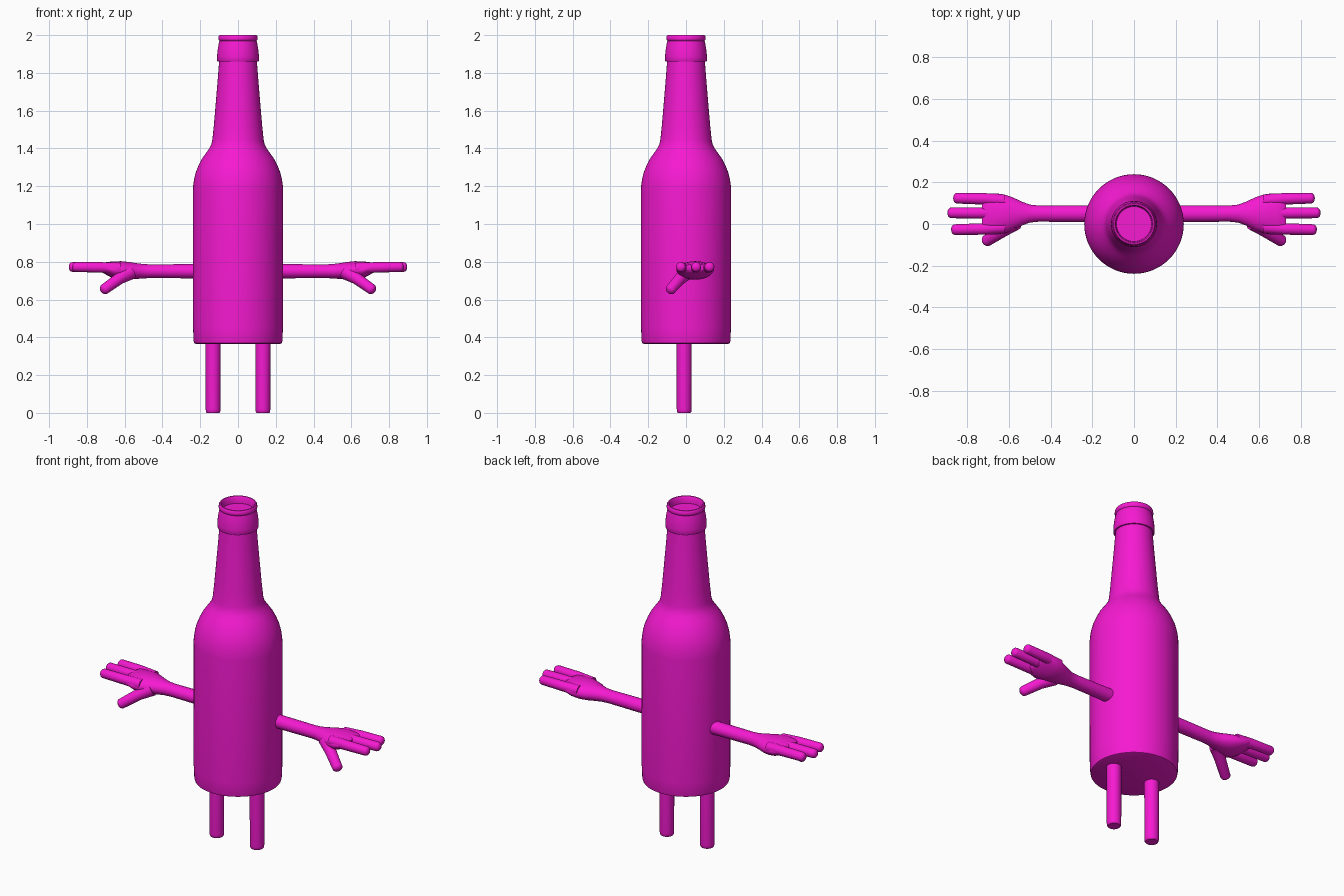
import bpy, bmesh, math
from mathutils import Vector

if "Cube" in bpy.data.objects:
    bpy.data.objects.remove(bpy.data.objects["Cube"])

pink = bpy.data.materials.new("pink")
pink.diffuse_color = (0.92, 0.01, 0.64, 1)
pink.use_nodes = True
pink.node_tree.nodes["Principled BSDF"].inputs["Base Color"].default_value = pink.diffuse_color


def loft(bm, rings):
    """Bridge consecutive rings of points and cap both ends."""
    loops = [[bm.verts.new(p) for p in r] for r in rings]
    n = len(loops[0])
    for a, b in zip(loops, loops[1:]):
        for i in range(n):
            j = (i + 1) % n
            bm.faces.new((a[i], a[j], b[j], b[i]))
    bm.faces.new(loops[0][::-1])
    bm.faces.new(loops[-1])


def tube(bm, pts, n=20):
    """Round tube through (position, radius) points with a rounded tip."""
    pts = [(Vector(p), r) for p, r in pts]
    axis = (pts[-1][0] - pts[0][0]).normalized()
    tip, r = pts[-1]
    base = tip - axis * r * 0.7
    pts[-1] = (base, r)
    for a in (25, 50, 70, 85):
        t = math.radians(a)
        pts.append((base + axis * r * 0.7 * math.sin(t), r * math.cos(t)))
    u = axis.orthogonal().normalized()
    v = axis.cross(u)
    loft(bm, [[p + (u * math.cos(2 * math.pi * i / n) + v * math.sin(2 * math.pi * i / n)) * s
               for i in range(n)] for p, s in pts])


def finish(name, bm, angle=40, mirror=False):
    bmesh.ops.recalc_face_normals(bm, faces=bm.faces)
    me = bpy.data.meshes.new(name)
    bm.to_mesh(me)
    bm.free()
    ob = bpy.data.objects.new(name, me)
    bpy.context.collection.objects.link(ob)
    me.materials.append(pink)
    bpy.ops.object.select_all(action='DESELECT')
    ob.select_set(True)
    bpy.context.view_layer.objects.active = ob
    bpy.ops.object.shade_smooth_by_angle(angle=math.radians(angle))
    if mirror:
        ob.modifiers.new("mirror", 'MIRROR')
    return ob


def circle(r, z, x=0, y=0, n=64):
    return [(x + r * math.cos(2 * math.pi * i / n), y + r * math.sin(2 * math.pi * i / n), z)
            for i in range(n)]


# Bottle: revolved profile with collar, lip and recessed mouth
profile = [(0.225, 0.366), (0.232, 0.369), (0.235, 0.38), (0.238, 0.45), (0.239, 1.18),
           (0.237, 1.205), (0.232, 1.24), (0.223, 1.275), (0.209, 1.31), (0.191, 1.345),
           (0.170, 1.375), (0.152, 1.40), (0.141, 1.422), (0.136, 1.445), (0.128, 1.52),
           (0.117, 1.65), (0.107, 1.77), (0.100, 1.86), (0.108, 1.86), (0.111, 1.866),
           (0.111, 1.888), (0.108, 1.92), (0.102, 1.955), (0.098, 1.97), (0.102, 1.973),
           (0.104, 1.98), (0.103, 1.993), (0.098, 2.0), (0.091, 2.0), (0.086, 1.994),
           (0.084, 1.96)]
bm = bmesh.new()
loft(bm, [circle(r, z) for r, z in profile])
finish("bottle", bm)

# Legs: plain posts with a softened foot edge
bm = bmesh.new()
loft(bm, [circle(r, z, 0.132, -0.01, 28)
          for r, z in [(0.034, 0), (0.038, 0.006), (0.039, 0.02), (0.040, 0.39)]])
finish("legs", bm, 50, True)

# Arms and hands: elliptical sections (x, y centre, z centre, y radius, z radius)
sections = [(0.20, 0.05, 0.75, 0.040, 0.038), (0.46, 0.05, 0.75, 0.039, 0.036),
            (0.50, 0.05, 0.75, 0.043, 0.038), (0.54, 0.05, 0.751, 0.058, 0.042),
            (0.58, 0.049, 0.752, 0.078, 0.047), (0.62, 0.049, 0.754, 0.092, 0.049),
            (0.66, 0.048, 0.757, 0.099, 0.045), (0.69, 0.048, 0.763, 0.099, 0.036),
            (0.715, 0.048, 0.768, 0.094, 0.027), (0.73, 0.048, 0.77, 0.086, 0.016)]
bm = bmesh.new()
n = 32
rings = []
for x, y, z, ry, rz in sections:
    rings.append([(x, y + ry * math.cos(2 * math.pi * i / n), z + rz * math.sin(2 * math.pi * i / n))
                  for i in range(n)])
loft(bm, rings)
# Three fingers and a thumb
for y0, y1, tip in [(0.112, 0.125, 0.868), (0.05, 0.054, 0.896), (-0.015, -0.028, 0.878)]:
    tube(bm, [((0.62, y0, 0.765), 0.03), ((0.72, (y0 + y1 * 2) / 3, 0.77), 0.028),
              ((tip, y1, 0.773), 0.026)])
tube(bm, [((0.57, 0.01, 0.745), 0.04), ((0.63, -0.032, 0.71), 0.031),
          ((0.722, -0.09, 0.645), 0.028)])
finish("arms", bm, 50, True)
